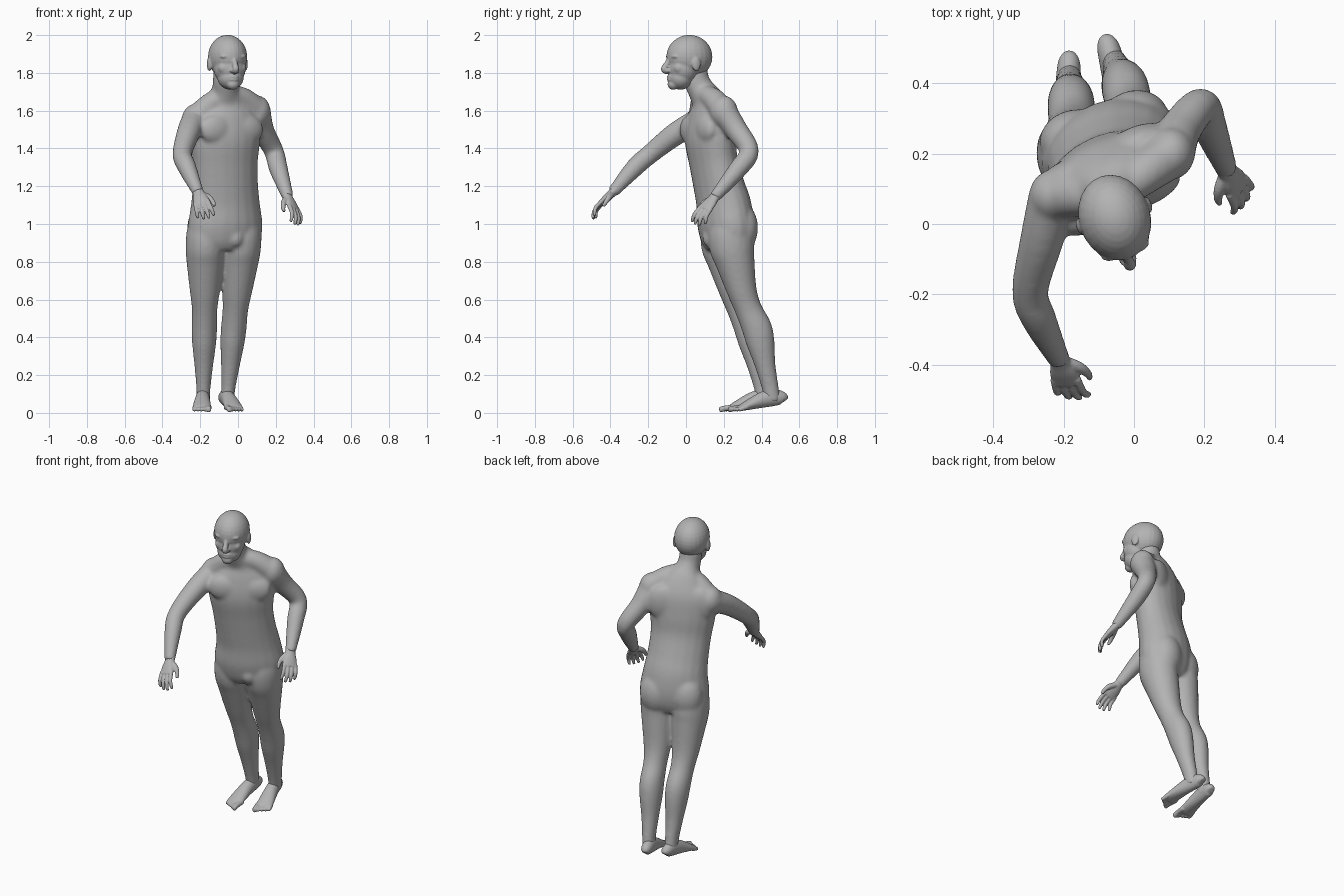
import bpy, bmesh
from math import sin, cos, radians, pi
from mathutils import Vector, Matrix

if "Cube" in bpy.data.objects:
    bpy.data.objects.remove(bpy.data.objects["Cube"])

clay = bpy.data.materials.new("clay_grey")
clay.use_nodes = True
clay.diffuse_color = (.45, .45, .45, 1)
clay.node_tree.nodes["Principled BSDF"].inputs["Base Color"].default_value = clay.diffuse_color


def spline(points, steps=4):
    """Smooth a list of control rings with a Catmull-Rom curve."""
    result = []
    last = len(points) - 1
    for index in range(last):
        before, start, end, after = (Vector(points[min(max(k, 0), last)])
                                     for k in range(index - 1, index + 3))
        leave, arrive = (end - before) / 2, (after - start) / 2
        for step in range(steps):
            t = step / steps
            blend = t * t * (3 - 2 * t)
            result.append(start.lerp(end, blend) + leave * t * (1 - t) ** 2
                          - arrive * t * t * (1 - t))
    return result + [Vector(points[last])]


def tube(bm, points, matrix=Matrix(), yaw=0, sides=20):
    """Loft elliptical rings; a ring is x, y, z, half width and optional half depth."""
    rings = spline([(*point, point[-1])[:5] for point in points])
    centres = [Vector(ring[:3]) for ring in rings]
    loops = []
    for index, ring in enumerate(rings):
        ahead = centres[min(index + 1, len(centres) - 1)]
        along = (ahead - centres[max(index - 1, 0)]).normalized()
        side = Vector((cos(radians(yaw)), sin(radians(yaw)), 0))
        side = (side - along * side.dot(along)).normalized()
        front = along.cross(side)
        angles = [2 * pi * k / sides for k in range(sides)]
        loops.append([bm.verts.new(matrix @ (centres[index] + side * ring[3] * cos(angle)
                                             + front * ring[4] * sin(angle)))
                      for angle in angles])
    for lower, upper in zip(loops, loops[1:]):
        for k in range(sides):
            bm.faces.new((lower[k - 1], lower[k], upper[k], upper[k - 1]))
    bm.faces.new(loops[0])
    bm.faces.new(loops[-1])


def blob(bm, centre, radii, matrix=Matrix()):
    """Ellipsoid used for muscle and face volumes."""
    placed = matrix @ Matrix.Translation(centre) @ Matrix.Diagonal((*radii, 1))
    bmesh.ops.create_uvsphere(bm, u_segments=24, v_segments=16, radius=1, matrix=placed)


def blob_pair(bm, centre, radii, matrix):
    """The same ellipsoid on both sides of the middle plane."""
    x, y, z = centre
    for mirrored in (x, -x):
        blob(bm, (mirrored, y, z), radii, matrix)


def frame(location, yaw):
    return Matrix.Translation(location) @ Matrix.Rotation(radians(yaw), 4, 'Z')


def fuse(name, bm, voxel=.005, rounds=4):
    """Melt the overlapping volumes of one part into a single skin."""
    bmesh.ops.recalc_face_normals(bm, faces=bm.faces)
    mesh = bpy.data.meshes.new(name)
    bm.to_mesh(mesh)
    bm.free()
    mesh.materials.append(clay)
    part = bpy.data.objects.new(name, mesh)
    bpy.context.collection.objects.link(part)
    skin = part.modifiers.new("skin", 'REMESH')
    skin.mode = 'VOXEL'
    skin.voxel_size = voxel
    skin.use_smooth_shade = True
    soften = part.modifiers.new("soften", 'SMOOTH')
    soften.factor = .5
    soften.iterations = rounds


# Torso and neck
body = bmesh.new()
middle = -.067
trunk = [(.22, .87, .16, .1), (.215, .92, .195, .125), (.21, 1, .205, .14), (.2, 1.1, .19, .138),
         (.175, 1.2, .18, .128), (.145, 1.33, .18, .12), (.13, 1.45, .195, .125),
         (.13, 1.57, .19, .11), (.115, 1.65, .13, .085), (.08, 1.71, .075, .072),
         (.055, 1.76, .066, .069), (.045, 1.82, .064, .069)]
tube(body, [(middle, *ring) for ring in trunk], yaw=22)

# Chest, back, shoulder blades, buttocks and groin
chest = frame((middle, .13, 0), 26)
pelvis = frame((middle, .21, 0), 18)
blob_pair(body, (.085, -.075, 1.5), (.1, .045, .08), chest)
blob_pair(body, (.06, .08, 1.35), (.06, .035, .22), chest)
blob_pair(body, (.1, .06, 1.53), (.1, .045, .11), chest)
blob_pair(body, (.09, .06, .98), (.1, .085, .13), pelvis)
blob(body, (.025, -.095, .925), (.045, .04, .05), pelvis)

# Shoulders
left_shoulder = Vector((.105, .2, 1.595))
right_shoulder = Vector((-.23, .08, 1.55))
neck_base = Vector((-.05, .085, 1.69))
for shoulder in (left_shoulder, right_shoulder):
    blob(body, shoulder, (.068, .075, .085))
    slope = neck_base.lerp(shoulder, .5) + Vector((0, 0, .02))
    tube(body, [(*neck_base, .05), (*slope, .06), (*shoulder, .07)])

# Left arm swings back, right arm reaches forward
left_wrist = Vector((.265, .15, 1.14))
right_wrist = Vector((-.21, -.39, 1.165))
tube(body, [(*left_shoulder, .07), (.13, .265, 1.5, .061), (.19, .335, 1.385, .052),
            (.215, .275, 1.29, .05), (*left_wrist, .031)])
tube(body, [(*right_shoulder, .07), (-.263, -.05, 1.48, .062), (-.295, -.19, 1.37, .052),
            (-.27, -.27, 1.3, .05), (*right_wrist, .031)])

# Legs share one profile; the right one stands slightly ahead
leg = [(.23, 1.06, .07, .08), (.235, .97, .1, .115), (.243, .88, .106, .12), (.26, .8, .1, .105),
       (.295, .65, .081, .08), (.33, .55, .068, .072), (.375, .45, .068, .08),
       (.395, .37, .064, .075), (.42, .25, .05, .055), (.447, .13, .038, .045),
       (.457, .06, .037, .045)]
for hip, lean, ahead in ((.027, .09, 0), (-.17, .015, .042)):
    tube(body, [(hip - lean * (1 - z), y - ahead, z, width, depth)
                for y, z, width, depth in leg])
fuse("body", body, voxel=.009, rounds=14)


# Feet: the sole drops evenly from the heel to the toes
def foot(name, heel, yaw, inner):
    bm = bmesh.new()
    placed = frame(heel, yaw)
    rings = [(.035, .018, .02), (.02, .031, .035), (-.03, .036, .046), (-.09, .04, .042),
             (-.16, .047, .028), (-.21, .05, .016)]
    tube(bm, [(0, y, height + .04 + .15 * y, width, height) for y, width, height in rings], placed)
    for toe in range(5):
        x = inner * .019 * (2 - toe)
        tip = .009 * toe - .26
        radius = .011 if toe else .015
        tube(bm, [(x, -.18, .03, radius), (x, tip + .03, .025, radius),
                  (x, tip, .017, radius), (x, tip - .005, .016, radius / 2)], placed, sides=10)
    fuse(name, bm)


foot("left_foot", (-.07, .49, 0), 14, -1)
foot("right_foot", (-.185, .442, 0), -2, 1)


# Hands: local x to the thumb, y along the fingers, z out of the palm
def hand(name, wrist, along, thumb, flip):
    along = Vector(along).normalized()
    thumb = Vector(thumb)
    thumb = (thumb - along * thumb.dot(along)).normalized()
    axes = Matrix((thumb, along, along.cross(thumb) * flip)).transposed().to_4x4()
    placed = Matrix.Translation(wrist) @ axes
    bm = bmesh.new()
    tube(bm, [(0, -.03, 0, .029, .026), (0, .01, 0, .031, .022),
              (0, .045, 0, .04, .02), (0, .09, 0, .042, .014)], placed)
    for finger, length in enumerate((.08, .09, .085, .065)):
        x = .033 - .022 * finger
        tube(bm, [(x, .07, 0, .012), (x * 1.15, .085 + length * .5, .004, .011),
                  (x * 1.25, .085 + length * .85, .02, .01),
                  (x * 1.25, .085 + length, .034, .007)], placed, sides=10)
    tube(bm, [(.015, .01, .006, .017), (.045, .04, .014, .016),
              (.06, .075, .024, .012), (.06, .1, .03, .008)], placed, sides=10)
    fuse(name, bm, voxel=.004, rounds=3)


hand("left_hand", left_wrist, (.32, -.5, -.6), (-.6, -.6, .3), 1)
hand("right_hand", right_wrist, (.2, -.65, -.6), (.8, .1, .3), -1)

# Head: skull, face, jaw, chin, nose and lips
head = bmesh.new()
skull = frame((-.055, .018, 1.885), 18)
blob(head, (0, 0, 0), (.102, .124, .116), skull)
blob(head, (0, -.035, -.06), (.086, .084, .09), skull)
blob(head, (0, -.05, -.11), (.07, .067, .064), skull)
blob(head, (0, -.09, -.145), (.034, .03, .03), skull)
tube(head, [(0, -.11, -.005, .012), (0, -.125, -.035, .014),
            (0, -.141, -.066, .018), (0, -.12, -.08, .014)], skull)
for lip in (-.105, -.121):
    blob(head, (0, -.109, lip), (.027, .014, .009), skull)

# Brows, eyes, cheeks, nostrils and ears
blob_pair(head, (.036, -.097, .002), (.036, .018, .012), skull)
blob_pair(head, (.034, -.094, -.024), (.018, .012, .01), skull)
blob_pair(head, (.046, -.074, -.06), (.032, .03, .032), skull)
blob_pair(head, (.013, -.125, -.074), (.013, .013, .01), skull)
blob_pair(head, (.1, .006, -.038), (.012, .024, .038), skull)
fuse("head", head, rounds=6)
